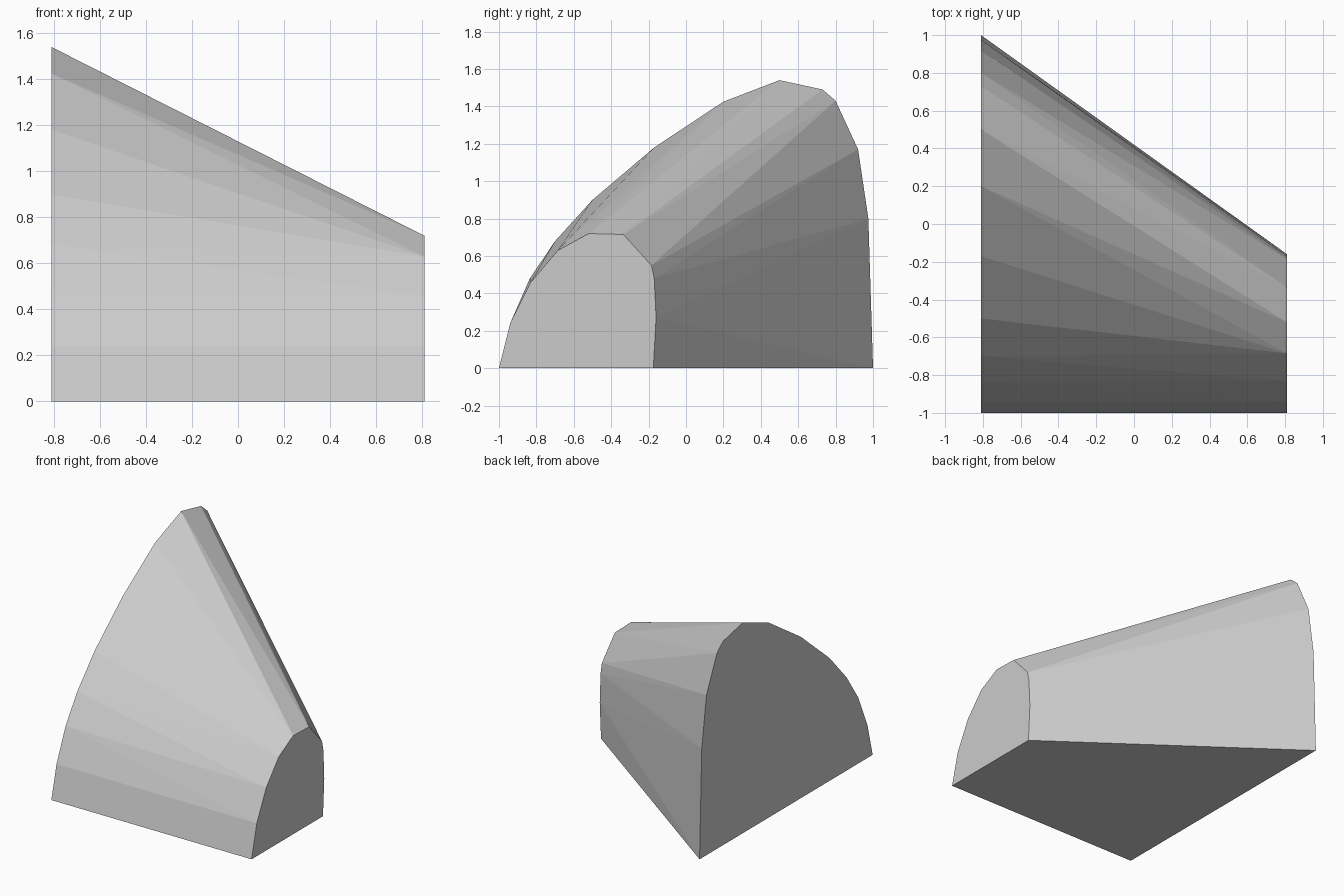
import bpy
import bmesh

cube = bpy.data.objects.get("Cube")
if cube:
    bpy.data.objects.remove(cube, do_unlink=True)

# One plain grey material
grey = bpy.data.materials.new("light grey")
grey.use_nodes = True
color = (0.6, 0.6, 0.6, 1.0)
grey.diffuse_color = color
grey.node_tree.nodes["Principled BSDF"].inputs["Base Color"].default_value = color

# Arched end profiles as (y, z), from the front foot over the top to the back foot
half_width = 0.81
large_end = [(-1, 0), (-0.94, 0.24), (-0.835, 0.48), (-0.70, 0.68), (-0.50, 0.90),
             (-0.17, 1.18), (0.20, 1.425), (0.50, 1.54), (0.73, 1.49), (0.80, 1.43),
             (0.92, 1.17), (0.975, 0.80), (1, 0)]
small_end = [(-1, 0), (-0.94, 0.24), (-0.83, 0.46), (-0.685, 0.63), (-0.52, 0.72),
             (-0.335, 0.715), (-0.185, 0.55), (-0.17, 0.48), (-0.16, 0.27), (-0.175, 0)]

# Tapered body: faceted skin stretched between the two convex ends
bm = bmesh.new()
for x, profile in ((-half_width, large_end), (half_width, small_end)):
    for y, z in profile:
        bm.verts.new((x, y, z))
bmesh.ops.convex_hull(bm, input=bm.verts)

# Merge the triangles of the flat ends and base
bmesh.ops.dissolve_limit(bm, angle_limit=0.002, verts=bm.verts, edges=bm.edges)
bmesh.ops.recalc_face_normals(bm, faces=bm.faces)

mesh = bpy.data.meshes.new("tapered_arch_block")
bm.to_mesh(mesh)
bm.free()
mesh.materials.append(grey)
block = bpy.data.objects.new("tapered_arch_block", mesh)
bpy.context.collection.objects.link(block)
